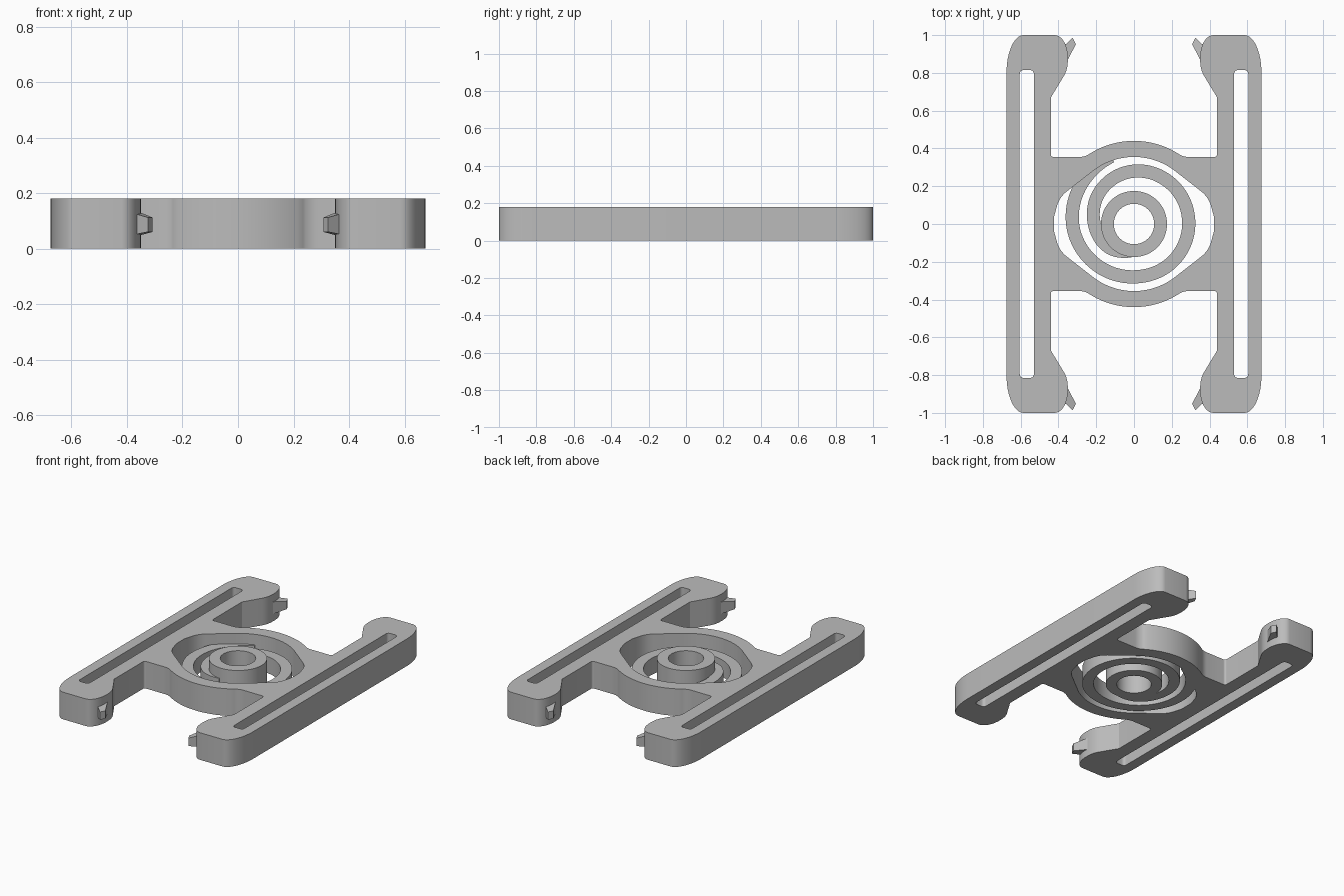
import bpy, bmesh
from math import sin, cos, pi, radians
from mathutils import Vector

HEIGHT = 0.18
SPRING_TOP = 0.11

if "Cube" in bpy.data.objects:
    bpy.data.objects.remove(bpy.data.objects["Cube"], do_unlink=True)

grey = bpy.data.materials.new("matte grey")
grey.use_nodes = True
grey.diffuse_color = (0.5, 0.5, 0.5, 1)
grey.node_tree.nodes["Principled BSDF"].inputs["Base Color"].default_value = (0.5, 0.5, 0.5, 1)


def finish(name, mesh):
    obj = bpy.data.objects.new(name, mesh)
    bpy.context.collection.objects.link(obj)
    mesh.materials.clear()
    mesh.materials.append(grey)
    bpy.ops.object.select_all(action='DESELECT')
    obj.select_set(True)
    bpy.context.view_layer.objects.active = obj
    bpy.ops.object.shade_smooth_by_angle(angle=radians(30))
    return obj


def plate(name, loops, height):
    """Extrude closed outlines from the floor; inner loops become holes."""
    curve = bpy.data.curves.new(name + " outline", 'CURVE')
    curve.dimensions = '2D'
    curve.fill_mode = 'BOTH'
    curve.extrude = height / 2
    for loop in loops:
        spline = curve.splines.new('POLY')
        spline.points.add(len(loop) - 1)
        for point, (x, y) in zip(spline.points, loop):
            point.co = (x, y, 0, 1)
        spline.use_cyclic_u = True
    helper = bpy.data.objects.new(name + " outline", curve)
    bpy.context.collection.objects.link(helper)
    bpy.context.view_layer.update()
    graph = bpy.context.evaluated_depsgraph_get()
    mesh = bpy.data.meshes.new_from_object(helper.evaluated_get(graph))
    bpy.data.objects.remove(helper, do_unlink=True)
    bm = bmesh.new()
    bm.from_mesh(mesh)
    bmesh.ops.remove_doubles(bm, verts=bm.verts, dist=1e-5)
    bmesh.ops.translate(bm, verts=bm.verts, vec=(0, 0, height / 2))
    bmesh.ops.recalc_face_normals(bm, faces=bm.faces)
    bm.to_mesh(mesh)
    bm.free()
    return finish(name, mesh)


def arc(cx, cy, a, b, start, end, steps):
    angles = [radians(start + (end - start) * i / steps) for i in range(steps + 1)]
    return [(cx + a * cos(t), cy + b * sin(t)) for t in angles]


def corner(before, at, after, cut, steps=6):
    """Round one corner, starting the curve a distance cut from it."""
    before, at, after = Vector(before), Vector(at), Vector(after)
    p = at + (before - at).normalized() * cut
    q = at + (after - at).normalized() * cut
    ts = [i / steps for i in range(steps + 1)]
    return [tuple(p * (1 - t) ** 2 + at * 2 * t * (1 - t) + q * t * t) for t in ts]


def four_way(quarter):
    """Mirror a quarter outline across both axes into a closed loop."""
    right = quarter + [(x, -y) for x, y in reversed(quarter)]
    return right + [(-x, y) for x, y in reversed(right)]


# Frame: one quarter of the outer edge, from the ring to the side rail
ring_end, notch, neck, bulge = (0.26, 0.355), (0.44, 0.355), (0.44, 0.67), (0.352, 0.815)
outer = arc(0, 0, 0.44, 0.44, 88, 58, 10)
outer += corner((0.22, 0.381), ring_end, notch, 0.03)
outer += corner(ring_end, notch, neck, 0.015)
outer += [neck]
outer += corner(neck, bulge, (0.35, 0.88), 0.04)
outer += arc(0.42, 0.88, 0.07, 0.12, 180, 90, 10)
outer += arc(0.585, 0.8, 0.09, 0.2, 90, 0, 12)

# Central opening: round at front and back, pointed towards the rails
opening = arc(0, 0, 0.355, 0.355, 88, 52, 12)
opening += corner(opening[-1], (0.395, 0.142), (0.423, 0.04), 0.05)
opening += [(0.423, 0.04)]

# Long slot in each rail
slot_corners = [(0.53, -0.815), (0.605, -0.815), (0.605, 0.815), (0.53, 0.815)]
slot = []
for i, at in enumerate(slot_corners):
    slot += corner(slot_corners[i - 1], at, slot_corners[(i + 1) % 4], 0.022, 4)
other_slot = [(-x, y) for x, y in slot]
plate("frame", [four_way(outer), four_way(opening), slot, other_slot], HEIGHT)

# Hub ring
plate("hub", [arc(0, 0, r, r, 0, 355, 71) for r in (0.175, 0.107)], HEIGHT)

# Spiral spring: centreline radius every 45 degrees, clockwise from the front
radii = [0.14, 0.18, 0.21, 0.25, 0.28, 0.29, 0.29, 0.285, 0.28, 0.295, 0.325, 0.355, 0.39]


def spring_radius(u):
    i = min(int(u), len(radii) - 2)
    t = u - i
    a, b, c, d = (radii[max(0, min(k, len(radii) - 1))] for k in range(i - 1, i + 3))
    return b + 0.5 * t * (c - a + t * (2 * a - 5 * b + 4 * c - d + t * (3 * (b - c) + d - a)))


def spring_edge(offset):
    points = []
    for i in range(139):
        u = 0.1 + i / 12
        r = spring_radius(u) + offset
        angle = -pi / 2 - u * pi / 4
        points.append((r * cos(angle), r * sin(angle)))
    return points


plate("spiral_spring", [spring_edge(0.035) + spring_edge(-0.035)[::-1]], SPRING_TOP)

# Tapered pegs on the inner side of the four rail ends
peg_base = [(0.352, 0.865), (0.385, 0.93)]
peg_tip = [(0.308, 0.952), (0.325, 0.985)]
for sx, side in ((1, "left"), (-1, "right")):
    for sy, end in ((1, "back"), (-1, "front")):
        bm = bmesh.new()
        for pair, low, high in ((peg_base, 0.048, 0.13), (peg_tip, 0.06, 0.112)):
            for x, y in pair:
                for z in (low, high):
                    bm.verts.new((sx * x, sy * y, z))
        bmesh.ops.convex_hull(bm, input=bm.verts)
        bmesh.ops.recalc_face_normals(bm, faces=bm.faces)
        mesh = bpy.data.meshes.new("peg")
        bm.to_mesh(mesh)
        bm.free()
        finish(f"{end}_{side}_peg", mesh)
